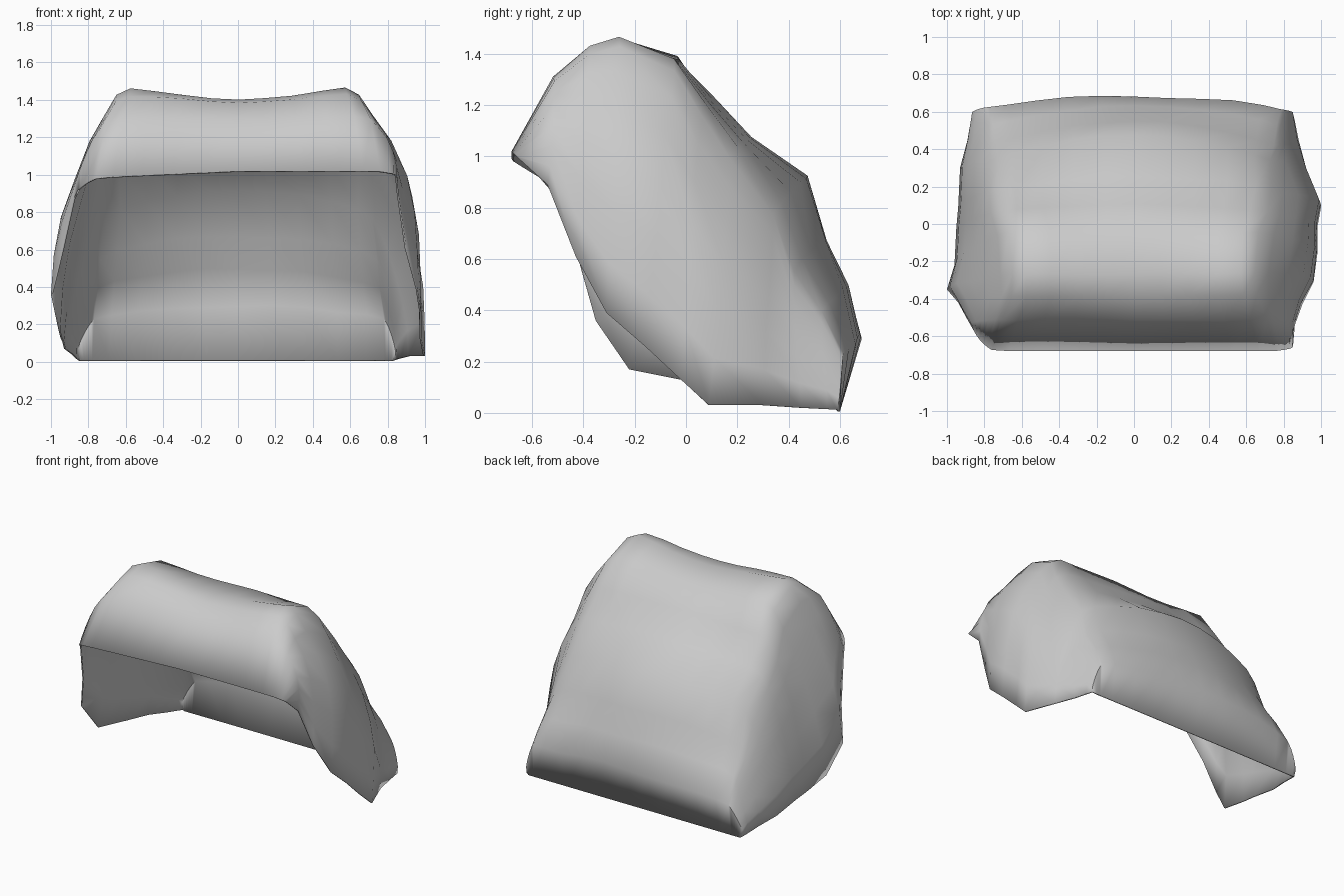
import bpy
import bmesh
import math
from mathutils import Vector, noise

if "Cube" in bpy.data.objects:
    bpy.data.objects.remove(bpy.data.objects["Cube"])

# Ribs from the front lip, over the ridge, down to the back hem:
# spine (y, z), left / right rim half width, shoulder half width, centre dip, shoulder droop
RIBS = [
    (-0.68, 1.02, 0.86, 0.85, 0.76, 0.00, 0.00),
    (-0.51, 1.31, 0.88, 0.86, 0.71, 0.02, 0.00),
    (-0.38, 1.44, 0.94, 0.90, 0.66, 0.05, 0.00),
    (-0.26, 1.49, 1.00, 0.96, 0.65, 0.08, 0.00),
    (-0.04, 1.40, 0.96, 0.98, 0.67, 0.03, 0.00),
    (0.10, 1.23, 0.95, 0.98, 0.71, 0.00, 0.04),
    (0.25, 1.08, 0.94, 1.00, 0.73, 0.00, 0.08),
    (0.48, 0.92, 0.93, 0.92, 0.73, 0.00, 0.18),
    (0.55, 0.68, 0.89, 0.88, 0.74, 0.00, 0.17),
    (0.63, 0.50, 0.87, 0.86, 0.76, 0.00, 0.13),
    (0.685, 0.30, 0.86, 0.85, 0.78, 0.00, 0.09),
    (0.60, 0.005, 0.85, 0.83, 0.78, 0.00, 0.00),
]
# Side rims (y, z): the two flaps are cut differently
LEFT_RIM = [(-0.55, 0.94), (-0.53, 0.87), (-0.42, 0.60), (-0.35, 0.36), (-0.22, 0.17), (-0.02, 0.13),
            (0.09, 0.11), (0.30, 0.07), (0.45, 0.04), (0.55, 0.02), (0.59, 0.012), (0.60, 0.005)]
RIGHT_RIM = [(-0.65, 0.99), (-0.54, 0.89), (-0.43, 0.61), (-0.31, 0.39), (-0.16, 0.26), (-0.02, 0.13),
             (0.09, 0.03), (0.30, 0.03), (0.45, 0.02), (0.55, 0.015), (0.59, 0.012), (0.60, 0.005)]

# Half cross-section: (fraction of shoulder width, progress down the side, full / slack outward bulge)
SECTION = [(0, 0, 0, 0), (0.22, 0, 0, 0), (0.45, 0, 0, 0), (0.68, 0, 0, 0), (0.88, 0.005, 0, 0),
           (1, 0.05, 0, 0), (1, 0.15, 0.25, 0.20), (1, 0.28, 0.56, 0.42), (1, 0.45, 0.82, 0.63),
           (1, 0.63, 0.96, 0.81), (1, 0.82, 1.0, 0.95), (1, 1, 1, 1)]


def rib_point(i, part, side):
    sy, sz, left, right, shoulder, dip, droop = RIBS[i]
    frac, t, full, slack = part
    ry, rz = (LEFT_RIM if side < 0 else RIGHT_RIM)[i]
    rim = left if side < 0 else right
    out = slack if side < 0 or i > 6 else full
    x = side * (shoulder * frac + (rim - shoulder) * out)
    sink = droop * frac ** 2 * (1 - t)
    y = sy + (ry - sy) * t - sink * 0.75
    z = sz + (rz - sz) * t - dip * math.cos(frac * math.pi / 2) - sink * 0.66
    if i == 0 and side < 0 and t < 1:
        z -= 0.035 * frac
    return Vector((x, y, z))


def build_shell():
    bm = bmesh.new()
    rows = []
    last = len(RIBS) - 1
    for i in range(len(RIBS)):
        pts = [rib_point(i, p, -1) for p in reversed(SECTION)]
        pts += [rib_point(i, p, 1) for p in SECTION[1:]]
        row = []
        for j, p in enumerate(pts):
            # Crumpled surface inside, clean rims
            if 0 < i < last and 0 < j < len(pts) - 1:
                p = p + noise.noise_vector(p * 3.0) * 0.018
            row.append(bm.verts.new(p))
        rows.append(row)
    for a, b in zip(rows, rows[1:]):
        for j in range(len(a) - 1):
            bm.faces.new((a[j], a[j + 1], b[j + 1], b[j]))
    bmesh.ops.remove_doubles(bm, verts=bm.verts, dist=0.0005)
    bmesh.ops.recalc_face_normals(bm, faces=bm.faces)
    # Make the outside face up and back
    if sum(f.normal.z * f.calc_area() for f in bm.faces) < 0:
        bmesh.ops.reverse_faces(bm, faces=bm.faces)
    mesh = bpy.data.meshes.new("crumpled_hood")
    bm.to_mesh(mesh)
    bm.free()
    ob = bpy.data.objects.new("crumpled_hood", mesh)
    bpy.context.collection.objects.link(ob)
    return ob


# Thin open hood
hood = build_shell()
thick = hood.modifiers.new("thickness", 'SOLIDIFY')
thick.thickness = 0.01
thick.offset = -1
bpy.context.view_layer.objects.active = hood
hood.select_set(True)
bpy.ops.object.shade_smooth_by_angle(angle=math.radians(50))
